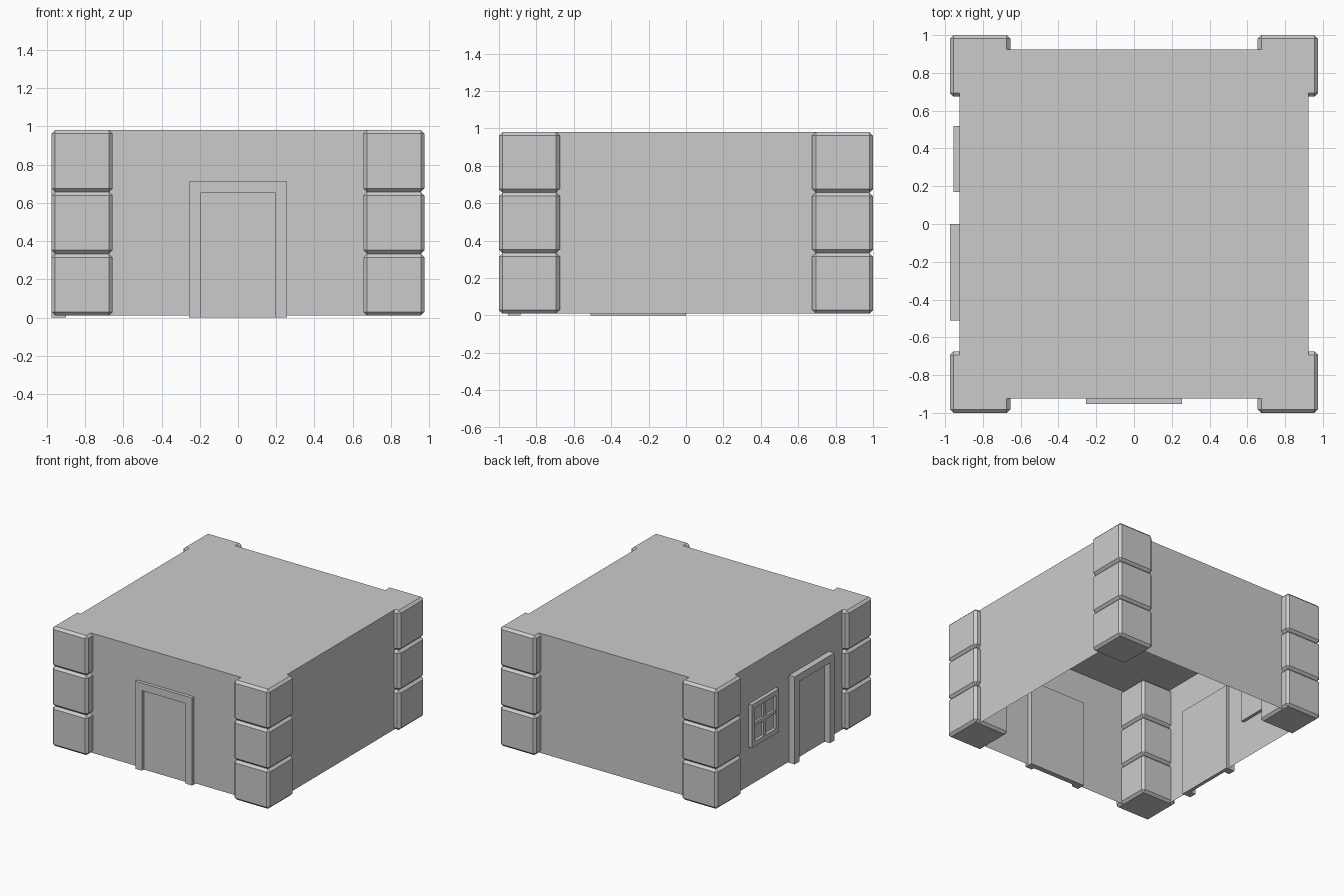
import bpy, bmesh
from mathutils import Matrix, Vector

if "Cube" in bpy.data.objects:
    bpy.data.objects.remove(bpy.data.objects["Cube"])


def make_object(name, bm):
    mesh = bpy.data.meshes.new(name)
    bmesh.ops.recalc_face_normals(bm, faces=bm.faces)
    bm.to_mesh(mesh)
    bm.free()
    ob = bpy.data.objects.new(name, mesh)
    bpy.context.collection.objects.link(ob)
    return ob


def add_box(bm, lo, hi):
    lo, hi = Vector(lo), Vector(hi)
    size = hi - lo
    m = Matrix.Translation((lo + hi) / 2) @ Matrix.Diagonal((*size, 1))
    return bmesh.ops.create_cube(bm, size=1, matrix=m)["verts"]


# Walls and flat roof: a thin shell with an open underside
bm = bmesh.new()
add_box(bm, (-0.925, -0.925, 0.01), (0.925, 0.925, 0.98))
bm.normal_update()
bottom = [f for f in bm.faces if f.normal.z < -0.9]
bmesh.ops.delete(bm, geom=bottom, context='FACES_ONLY')
make_object("walls_and_roof", bm)

# Chamfered corner stones, three stacked at each corner
H = 0.97 / 3
for sx, side in ((-1, "left"), (1, "right")):
    for sy, end in ((-1, "front"), (1, "back")):
        for i in range(3):
            bm = bmesh.new()
            xs = sorted((sx * 0.655, sx * 0.975))
            ys = sorted((sy * 0.675, sy * 1.0))
            z = 0.01 + i * H
            add_box(bm, (xs[0], ys[0], z), (xs[1], ys[1], z + H))
            bmesh.ops.bevel(bm, geom=bm.edges[:], offset=0.019, segments=1,
                            affect='EDGES', profile=0.5)
            make_object(f"corner_stone_{end}_{side}_{i + 1}", bm)


def door(name, front, panel, back, matrix):
    """Solid doorway block with a recessed panel, facing -y before the matrix."""
    w, h, b = 0.255, 0.71, 0.06
    outline = [(-w, 0), (-w, h), (w, h), (w, 0),
               (w - b, 0), (w - b, h - b), (b - w, h - b), (b - w, 0)]
    bm = bmesh.new()
    face = bm.faces.new([bm.verts.new((x, front, z)) for x, z in outline])
    ext = bmesh.ops.extrude_face_region(bm, geom=[face], use_keep_orig=True)
    moved = [g for g in ext["geom"] if isinstance(g, bmesh.types.BMVert)]
    bmesh.ops.translate(bm, verts=moved, vec=(0, back - front, 0))
    add_box(bm, (b - w, panel, 0), (w - b, back, h - b))
    bm.transform(matrix)
    make_object(name, bm)


# Doors on the front and left walls
to_left = Matrix.Rotation(-1.5707963, 4, 'Z')  # -y direction becomes -x
door("front_door", -0.952, -0.927, -0.885, Matrix.Identity(4))
door("left_door", -0.975, -0.928, -0.9,
     Matrix.Translation((0, -0.255, 0)) @ to_left)

# Four-pane window on the left wall
bm = bmesh.new()
y0, y1, z0, z1, b = 0.17, 0.52, 0.325, 0.675, 0.04
xf, xb = -0.955, -0.9
add_box(bm, (xf, y0, z0), (xb, y0 + b, z1))
add_box(bm, (xf, y1 - b, z0), (xb, y1, z1))
add_box(bm, (xf, y0 + b, z0), (xb, y1 - b, z0 + b))
add_box(bm, (xf, y0 + b, z1 - b), (xb, y1 - b, z1))
make_object("window_frame", bm)

bm = bmesh.new()
ym, zm, t = (y0 + y1) / 2, (z0 + z1) / 2, 0.014
add_box(bm, (-0.948, ym - t, z0 + b), (-0.93, ym + t, z1 - b))
add_box(bm, (-0.948, y0 + b, zm - t), (-0.93, ym - t, zm + t))
add_box(bm, (-0.948, ym + t, zm - t), (-0.93, y1 - b, zm + t))
make_object("window_bars", bm)

bm = bmesh.new()
add_box(bm, (-0.93, y0 + b, z0 + b), (xb, y1 - b, z1 - b))
make_object("window_panes", bm)
